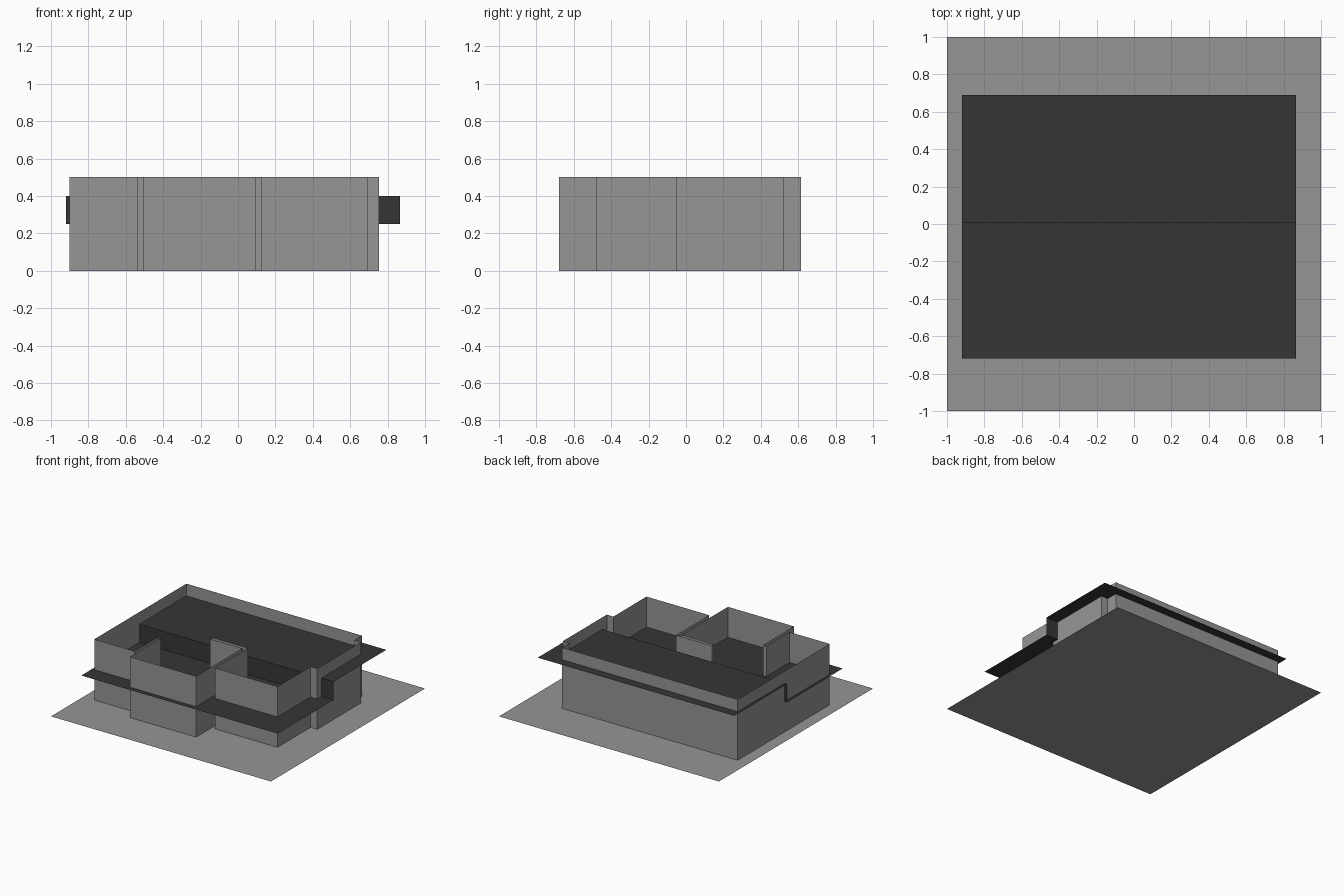
import bpy

if "Cube" in bpy.data.objects:
    bpy.data.objects.remove(bpy.data.objects["Cube"])


def material(name, rgb):
    m = bpy.data.materials.new(name)
    m.diffuse_color = (*rgb, 1.0)
    m.use_nodes = True
    m.node_tree.nodes["Principled BSDF"].inputs["Base Color"].default_value = m.diffuse_color
    return m


GREY = material("concrete_grey", (0.31, 0.30, 0.30))
DARK = material("roof_charcoal", (0.037, 0.037, 0.037))


def add_mesh(name, verts, faces, mat):
    me = bpy.data.meshes.new(name)
    me.from_pydata(verts, [], faces)
    me.materials.append(mat)
    ob = bpy.data.objects.new(name, me)
    bpy.context.collection.objects.link(ob)
    return ob


def strip(name, low, high, mat, closed=False):
    """Quads joining two matching rows of points."""
    n = len(low)
    count = n if closed else n - 1
    faces = [(i, (i + 1) % n, (i + 1) % n + n, i + n) for i in range(count)]
    return add_mesh(name, low + high, faces, mat)


# Flat square plot
add_mesh("plot", [(-1, -1, 0), (1, -1, 0), (1, 1, 0), (-1, 1, 0)],
         [(0, 1, 2, 3)], GREY)

# House walls: thin sheets along the floor outline, counter-clockwise
outline = [
    (-0.90, 0.615), (-0.90, -0.58),
    # narrow slot between the left wing and the middle room
    (-0.535, -0.58), (-0.535, -0.28), (-0.505, -0.28), (-0.505, -0.68),
    # slot between the middle room and the right room, with its inner return
    (0.095, -0.68), (0.095, -0.08), (-0.20, -0.08), (-0.20, -0.05),
    (0.125, -0.05), (0.125, -0.48), (0.695, -0.48),
    # shallow bay on the right side
    (0.695, -0.05), (0.755, -0.05), (0.755, 0.52), (0.695, 0.52),
    (0.695, 0.615),
]
strip("house_walls", [(x, y, 0) for x, y in outline],
      [(x, y, 0.5) for x, y in outline], GREY, closed=True)

# Stepped roof sheet: low at the front, high at the back
profile = [(-0.72, 0.25), (0.005, 0.25), (0.005, 0.40), (0.69, 0.40)]
strip("stepped_roof", [(0.865, y, z) for y, z in profile],
      [(-0.92, y, z) for y, z in profile], DARK)
